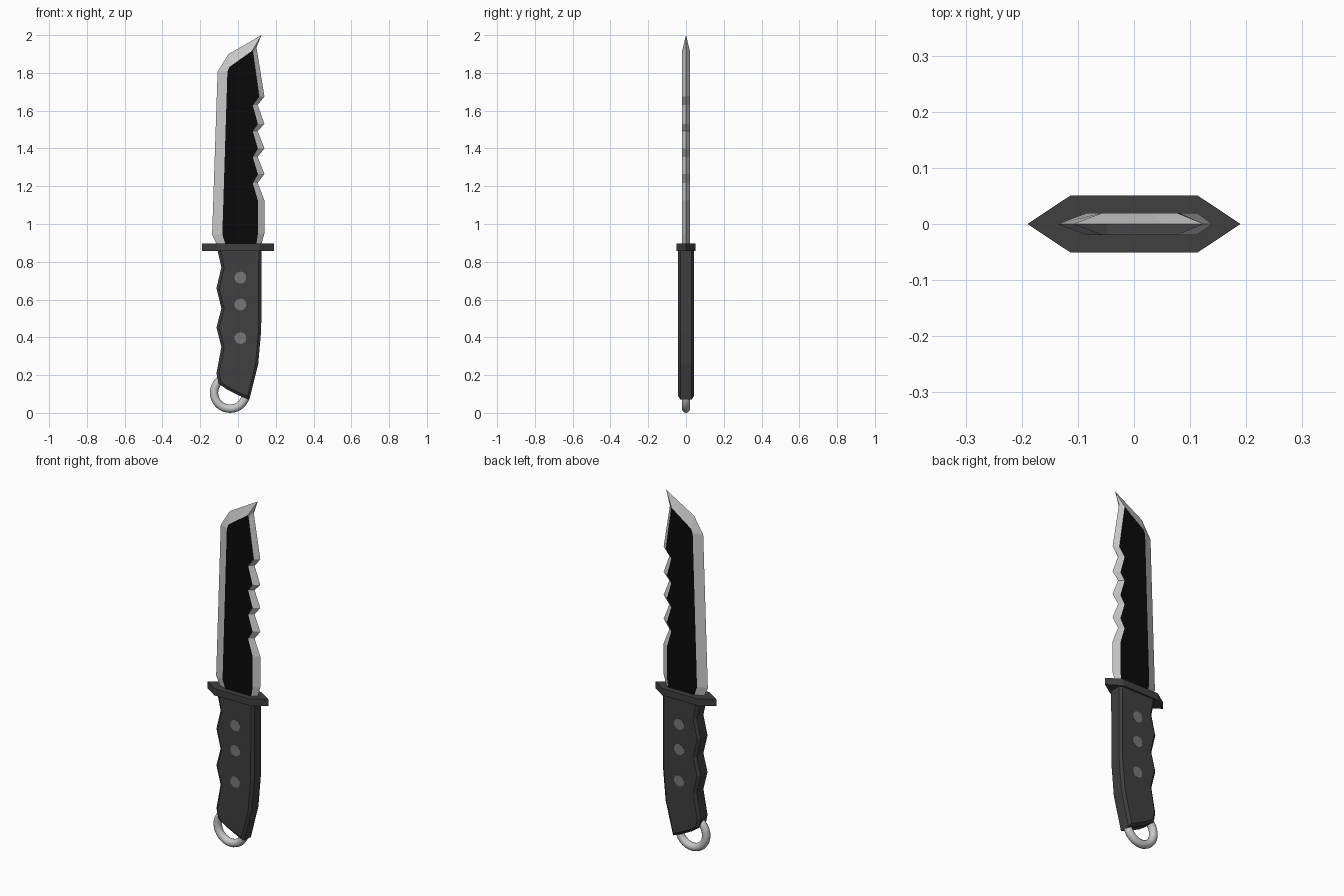
import bpy, bmesh, math
from mathutils import Vector

if "Cube" in bpy.data.objects:
    bpy.data.objects.remove(bpy.data.objects["Cube"])


def material(name, r, g, b):
    m = bpy.data.materials.new(name)
    m.diffuse_color = (r, g, b, 1)
    m.use_nodes = True
    m.node_tree.nodes["Principled BSDF"].inputs["Base Color"].default_value = m.diffuse_color
    return m


STEEL = material("bright steel", 0.58, 0.58, 0.58)
BLACK = material("black coating", 0.003, 0.003, 0.003)
GRIP = material("dark grip", 0.05, 0.05, 0.05)
RIVET = material("grey rivet", 0.19, 0.19, 0.19)


def loft(name, rings, mats, cap_index=0):
    """Bridge matching loops of points and close both ends."""
    bm = bmesh.new()
    loops = [[bm.verts.new(p) for p in ring] for ring in rings]
    n = len(loops[0])
    for a, b in zip(loops, loops[1:]):
        for i in range(n):
            j = (i + 1) % n
            bm.faces.new((a[i], a[j], b[j], b[i]))
    for cap in (loops[0], loops[-1]):
        bm.faces.new(cap).material_index = cap_index
    bmesh.ops.recalc_face_normals(bm, faces=bm.faces)
    me = bpy.data.meshes.new(name)
    bm.to_mesh(me)
    bm.free()
    for m in mats:
        me.materials.append(m)
    ob = bpy.data.objects.new(name, me)
    bpy.context.collection.objects.link(ob)
    return ob


def at_y(profile, y):
    return [(x, y, z) for x, z in profile]


def shrink(profile, d):
    """Inset a clockwise profile by distance d with mitred corners."""
    out = []
    pts = [Vector(p) for p in profile]
    for i, p in enumerate(pts):
        e1 = (p - pts[i - 1]).normalized()
        e2 = (pts[(i + 1) % len(pts)] - p).normalized()
        n1, n2 = Vector((e1.y, -e1.x)), Vector((e2.y, -e2.x))
        out.append(p + (n1 + n2) * (d / (1 + n1.dot(n2))))
    return out


# Blade: sharp outer edge and flat coated face, clockwise from lower left
edge = [(-0.108, 0.88), (-0.137, 0.945), (-0.108, 1.807), (-0.05, 1.90),
        (0.05, 1.957), (0.124, 2.0), (0.098, 1.934), (0.14, 1.675)]
face = [(-0.062, 0.88), (-0.083, 0.945), (-0.056, 1.807), (-0.045, 1.832),
        (0.03, 1.885), (0.076, 1.918), (0.08, 1.90), (0.112, 1.675)]
# Saw teeth along the back
for notch, tooth in ((1.63, 1.53), (1.492, 1.40), (1.355, 1.265), (1.217, 1.125)):
    edge += [(0.104, notch), (0.14, tooth)]
    face += [(0.078, notch), (0.105, tooth)]
edge += [(0.14, 0.95), (0.12, 0.88)]
face += [(0.106, 0.95), (0.095, 0.88)]
loft("blade", [at_y(face, -0.02), at_y(edge, 0), at_y(face, 0.02)],
     [STEEL, BLACK], cap_index=1)

# Guard: pointed hexagonal plate
hexagon = [(-0.19, 0), (-0.113, 0.051), (0.113, 0.051),
           (0.19, 0), (0.113, -0.051), (-0.113, -0.051)]
loft("guard", [[(x, y, z) for x, y in hexagon] for z in (0.857, 0.896)], [GRIP])

# Handle: finger grooves on the left, curved butt, chamfered rim
grip = [(0.06, 0.07), (0.01, 0.09), (-0.06, 0.125), (-0.102, 0.155),
        (-0.114, 0.21), (-0.088, 0.35), (-0.114, 0.452), (-0.088, 0.553),
        (-0.114, 0.66), (-0.088, 0.77), (-0.108, 0.86), (0.124, 0.86),
        (0.123, 0.44), (0.107, 0.257)]
inner = shrink(grip, 0.014)
# keep the top of the chamfer hidden in the guard
inner = [(x, 0.86 if z > 0.84 else z) for x, z in inner]
loft("handle", [at_y(inner, -0.042), at_y(grip, -0.03),
                at_y(grip, 0.03), at_y(inner, 0.042)], [GRIP])

# Rivets passing through the handle
for i, z in enumerate((0.716, 0.574, 0.396)):
    bpy.ops.mesh.primitive_cylinder_add(vertices=10, radius=0.032, depth=0.087,
                                        location=(0.013, 0, z),
                                        rotation=(math.pi / 2, 0, 0))
    ob = bpy.context.object
    ob.name = f"rivet_{i + 1}"
    ob.data.materials.append(RIVET)

# Lanyard ring
bpy.ops.mesh.primitive_torus_add(major_segments=32, minor_segments=12,
                                 major_radius=0.085, minor_radius=0.022,
                                 location=(-0.042, 0, 0.107),
                                 rotation=(math.pi / 2, 0, 0))
ring = bpy.context.object
ring.name = "lanyard_ring"
ring.data.materials.append(STEEL)
bpy.ops.object.shade_smooth_by_angle(angle=math.radians(50))
